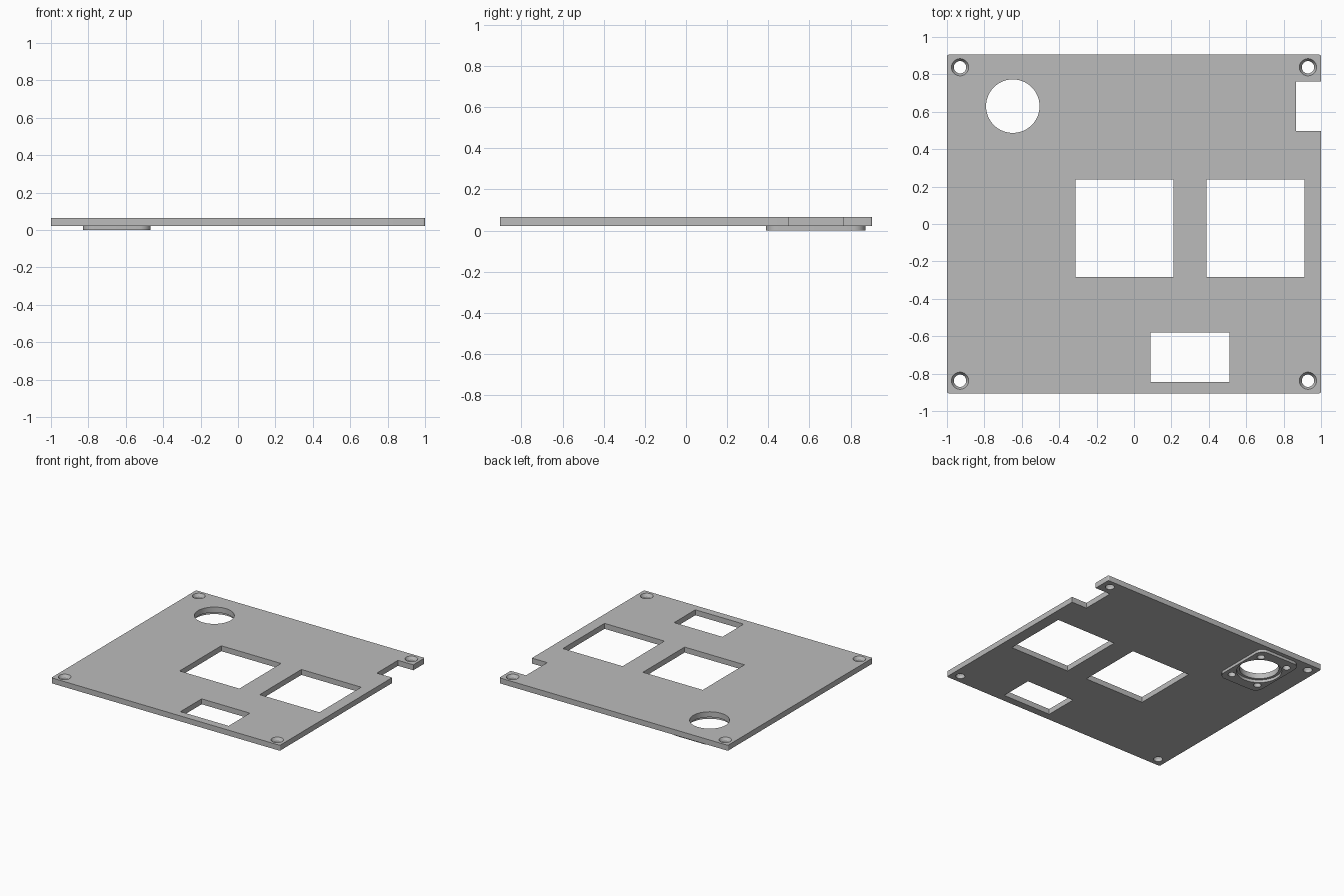
import bpy, bmesh, math

default = bpy.data.objects.get("Cube")
if default:
    bpy.data.objects.remove(default, do_unlink=True)

# Heights of the panel and of the flange beneath it
BOTTOM, TOP = 0.022, 0.065
PORT = (-0.648, 0.63)

grey = bpy.data.materials.new("panel grey")
grey.use_nodes = True
colour = (0.5, 0.5, 0.5, 1)
grey.diffuse_color = colour
grey.node_tree.nodes["Principled BSDF"].inputs["Base Color"].default_value = colour


def add_object(name, bm):
    bmesh.ops.recalc_face_normals(bm, faces=bm.faces)
    mesh = bpy.data.meshes.new(name)
    bm.to_mesh(mesh)
    bm.free()
    mesh.materials.append(grey)
    obj = bpy.data.objects.new(name, mesh)
    bpy.context.collection.objects.link(obj)
    return obj


def box(name, x0, x1, y0, y1, z0, z1, radius=0):
    """Box with optionally rounded vertical edges."""
    bm = bmesh.new()
    bmesh.ops.create_cube(bm, size=1)
    for v in bm.verts:
        v.co.x = x1 if v.co.x > 0 else x0
        v.co.y = y1 if v.co.y > 0 else y0
        v.co.z = z1 if v.co.z > 0 else z0
    if radius:
        upright = [e for e in bm.edges
                   if abs(e.verts[0].co.z - e.verts[1].co.z) > 0.001]
        bmesh.ops.bevel(bm, geom=upright, offset=radius, segments=8,
                        profile=0.5, affect='EDGES')
    return add_object(name, bm)


def drill(name, x, y, r0, r1, z0, z1, sides=48):
    """Upright cylinder or cone from radius r0 at z0 to r1 at z1."""
    bm = bmesh.new()
    bmesh.ops.create_cone(bm, cap_ends=True, segments=sides,
                          radius1=r0, radius2=r1, depth=z1 - z0)
    bmesh.ops.translate(bm, verts=bm.verts, vec=(x, y, (z0 + z1) / 2))
    return add_object(name, bm)


def cut(target, cutter):
    cutter.hide_render = True
    mod = target.modifiers.new("cut", 'BOOLEAN')
    mod.operation = 'DIFFERENCE'
    mod.solver = 'EXACT'
    mod.object = cutter
    bpy.context.view_layer.objects.active = target
    bpy.ops.object.modifier_apply(modifier=mod.name)
    bpy.data.objects.remove(cutter, do_unlink=True)


# Main panel
panel = box("panel", -1, 1, -0.905, 0.905, BOTTOM, TOP, 0.01)

# Rectangular windows and the notch in the left edge
for x0, x1, y0, y1 in [(-0.313, 0.21, -0.283, 0.238),
                       (0.388, 0.911, -0.283, 0.238),
                       (0.088, 0.51, -0.845, -0.58),
                       (0.866, 1.2, 0.498, 0.762)]:
    cut(panel, box("window_cutter", x0, x1, y0, y1, -0.1, 0.2))

# Countersunk screw holes at the corners
for sx in (-1, 1):
    for sy in (-1, 1):
        x, y = sx * 0.93, sy * 0.838
        cut(panel, drill("screw_cutter", x, y, 0.033, 0.033, -0.1, 0.2))
        cut(panel, drill("sink_cutter", x, y, 0.033, 0.046, 0.043, TOP + 0.0001))

# Round port through the panel, and the flange under it
cut(panel, drill("port_cutter", *PORT, 0.143, 0.143, -0.1, 0.2, 96))
flange = box("port_flange", PORT[0] - 0.181, PORT[0] + 0.181,
             PORT[1] - 0.242, PORT[1] + 0.242, 0, BOTTOM, 0.06)
cut(flange, drill("flange_cutter", *PORT, 0.163, 0.163, -0.1, 0.2, 96))

# Blind fixing holes through the flange into the panel
for sx in (-1, 1):
    for sy in (-1, 1):
        for part in (flange, panel):
            cut(part, drill("fixing_cutter", PORT[0] + sx * 0.12,
                            PORT[1] + sy * 0.163, 0.028, 0.028, -0.1, 0.045, 32))

# Smooth round walls, sharp rims
for part in (panel, flange):
    bpy.ops.object.select_all(action='DESELECT')
    part.select_set(True)
    bpy.context.view_layer.objects.active = part
    bpy.ops.object.shade_smooth_by_angle(angle=math.radians(30))
